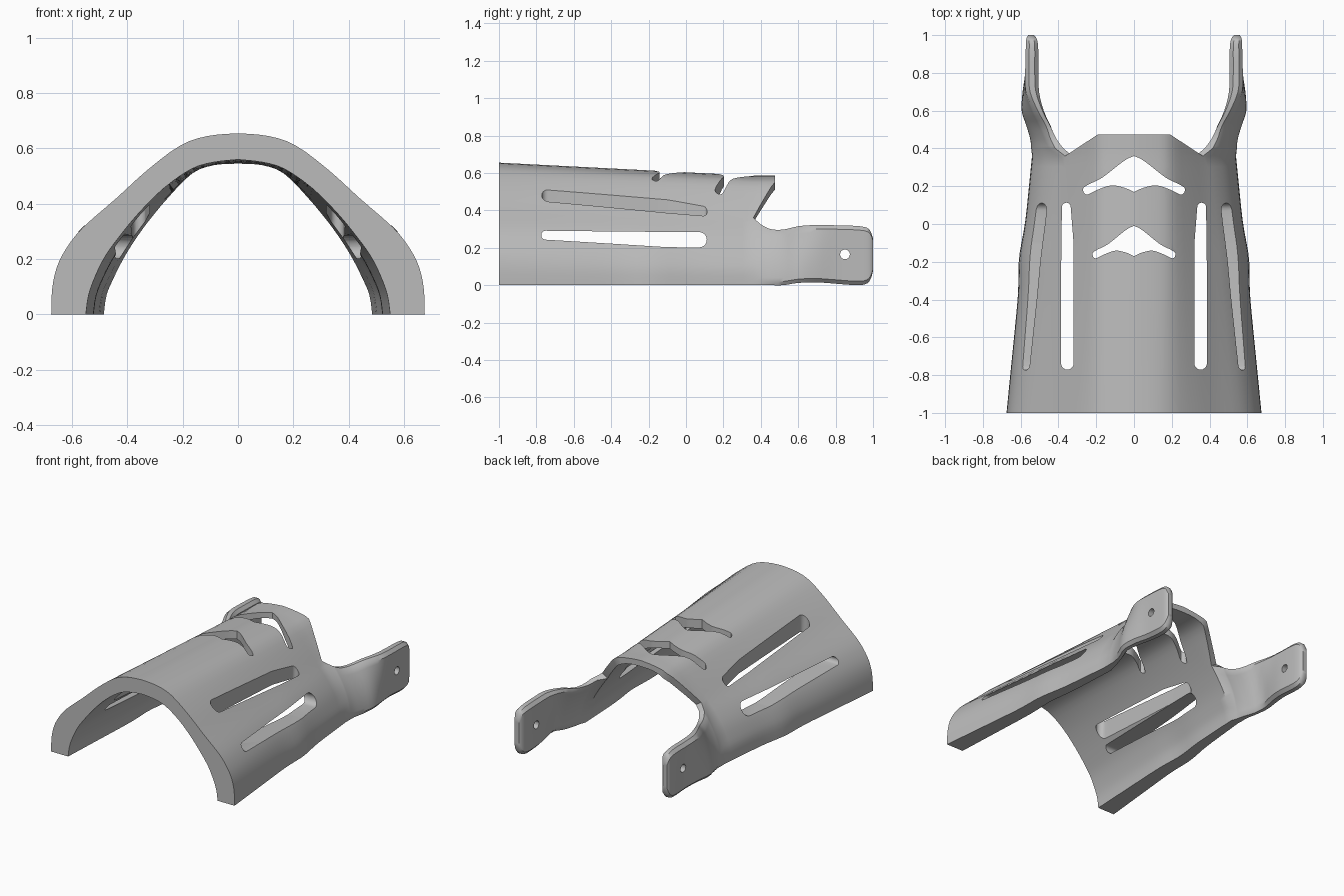
import bpy, bmesh, math
from mathutils import Vector

cube = bpy.data.objects.get("Cube")
if cube:
    bpy.data.objects.remove(cube, do_unlink=True)

STEPS = 3          # subdivisions between profile points
SPLIT = 5 * STEPS  # column where the arm ends and the crown begins
JOIN = 0.36        # depth where the arms leave the shell


def spline(points, steps):
    """Smooth curve through tuples of any length."""
    pts = [Vector(p) for p in points]
    result = []
    for i in range(len(pts) - 1):
        a, b = pts[i], pts[i + 1]
        before = pts[i - 1] if i else a
        after = pts[i + 2] if i + 2 < len(pts) else b
        for k in range(steps):
            t = k / steps
            h = t * t * (3 - 2 * t)
            tan_a, tan_b = (b - before) / 2, (after - a) / 2
            result.append(a + (b - a) * h + tan_a * (t * (1 - t) ** 2)
                          - tan_b * (t * t * (1 - t)))
    result.append(pts[-1])
    return result


# Half cross-sections (x, z), from the base edge to the crown
outer_front = spline([(.675, 0), (.672, .09), (.655, .17), (.62, .24), (.56, .315),
                      (.44, .42), (.33, .52), (.21, .61), (.11, .645), (0, .655)], STEPS)
inner_front = spline([(.55, 0), (.54, .07), (.515, .14), (.48, .21), (.43, .28),
                      (.36, .365), (.27, .455), (.17, .525), (.09, .55), (0, .56)], STEPS)
outer_back = spline([(.54, 0), (.535, .08), (.51, .15), (.475, .22), (.425, .29),
                     (.365, .36), (.28, .46), (.19, .55), (.1, .575), (0, .585)], STEPS)
inner_back = spline([(.485, 0), (.475, .07), (.45, .13), (.415, .2), (.375, .265),
                     (.325, .335), (.25, .425), (.165, .51), (.085, .54), (0, .545)], STEPS)
COLUMNS = len(outer_front)


def shell_row(y):
    """Outer and inner points of the shell at one depth."""
    s = (y + 1) / (JOIN + 1)
    row = []
    for j in range(COLUMNS):
        swell = .015 * math.exp(-((y + .18) / .13) ** 2) * max(0, 1 - j / SPLIT)
        o = outer_front[j].lerp(outer_back[j], s)
        i = inner_front[j].lerp(inner_back[j], s)
        row.append((Vector((o.x + swell, y, o.y)), Vector((i.x + swell, y, i.y))))
    return row


def crown_row(amount):
    """Crown rim, slanting back from the split column to the middle."""
    row = []
    for j in range(SPLIT, COLUMNS):
        o, i = outer_back[j], inner_back[j]
        reach = max(0, min(1, (outer_back[SPLIT].x - o.x) / .175))
        y = JOIN + .115 * amount * reach
        row.append((Vector((o.x, y, o.y)), Vector((i.x, y, i.y))))
    return row


def arm_row(station):
    """Slab section of an arm, with softened upper and lower rims."""
    y, low, high, x, lean, thick = station
    row = []
    for j in range(SPLIT + 1):
        u = j / SPLIT
        xo = x - lean * u * u
        inset = thick * .28 * min(1, (y - JOIN) / .15) if j in (0, SPLIT) else 0
        z = low + (high - low) * u
        row.append((Vector((xo - inset, y, z)), Vector((xo - thick + inset, y, z))))
    return row


# Arm stations: depth, bottom, top, outer x, inward lean, thickness
arm_stations = spline([(.40, 0, .325, .545, .125, .05), (.45, 0, .30, .55, .1, .048),
                       (.52, 0, .297, .57, .09, .05), (.6, .012, .315, .595, .07, .056),
                       (.7, .015, .322, .59, .02, .07), (.8, .008, .32, .576, 0, .07),
                       (.93, 0, .315, .573, 0, .066), (.98, .02, .298, .57, 0, .055),
                       (1, .075, .25, .56, 0, .03)], 3)

body_rows = [shell_row(-1 + (JOIN + 1) * k / 24) for k in range(25)]
arm_rows = [body_rows[-1][:SPLIT + 1]] + [arm_row(s) for s in arm_stations]
crown_rows = [crown_row(k / 3) for k in range(4)]


def build_shell():
    """Skin the outer and inner grids and close every open border."""
    bm = bmesh.new()
    verts, directed = {}, {}

    def vert_pair(pair, side):
        o, i = [Vector((p.x * side, p.y, p.z)) for p in pair]
        key = tuple(round(c, 4) + 0.0 for c in o)
        if key not in verts:
            verts[key] = (bm.verts.new(o), bm.verts.new(i))
        return key

    for side in (1, -1):
        for rows in (body_rows, arm_rows, crown_rows):
            for r in range(len(rows) - 1):
                for j in range(len(rows[r]) - 1):
                    cell = (rows[r][j], rows[r + 1][j], rows[r + 1][j + 1], rows[r][j + 1])
                    keys = list(dict.fromkeys(vert_pair(p, side) for p in cell))
                    if len(keys) < 3:
                        continue
                    if side < 0:
                        keys.reverse()
                    bm.faces.new([verts[k][0] for k in keys])
                    bm.faces.new([verts[k][1] for k in reversed(keys)])
                    for a, b in zip(keys, keys[1:] + keys[:1]):
                        directed[(a, b)] = True
    for a, b in directed:
        if (b, a) not in directed:
            bm.faces.new((verts[b][0], verts[a][0], verts[a][1], verts[b][1]))
    loose = [v for v in bm.verts if not v.link_faces]
    bmesh.ops.delete(bm, geom=loose, context='VERTS')
    bmesh.ops.recalc_face_normals(bm, faces=bm.faces[:])
    return make_object("arched_guard", bm)


def make_object(name, bm):
    mesh = bpy.data.meshes.new(name)
    bm.to_mesh(mesh)
    bm.free()
    obj = bpy.data.objects.new(name, mesh)
    bpy.context.collection.objects.link(obj)
    return obj


def cut(target, outline, along):
    """Cut a prism through the target; outline is (x, y) or (y, z)."""
    bm = bmesh.new()
    if along == 'z':
        base, sweep = [(a, b, .2) for a, b in outline], Vector((0, 0, 1))
    else:
        base, sweep = [(-1, a, b) for a, b in outline], Vector((2, 0, 0))
    face = bm.faces.new([bm.verts.new(p) for p in base])
    ext = bmesh.ops.extrude_face_region(bm, geom=[face])
    moved = [g for g in ext["geom"] if isinstance(g, bmesh.types.BMVert)]
    bmesh.ops.translate(bm, verts=moved, vec=sweep)
    bmesh.ops.recalc_face_normals(bm, faces=bm.faces[:])
    cutter = make_object("cutter", bm)
    cutter.hide_render = True
    mod = target.modifiers.new("opening", 'BOOLEAN')
    mod.operation, mod.solver, mod.object = 'DIFFERENCE', 'EXACT', cutter
    bpy.context.view_layer.objects.active = target
    bpy.ops.object.modifier_apply(modifier=mod.name)
    bpy.data.objects.remove(cutter, do_unlink=True)


def arc(cx, cy, radius, start, end, count=10):
    angles = [math.radians(start + (end - start) * k / count) for k in range(count + 1)]
    return [(cx + radius * math.cos(a), cy + radius * math.sin(a)) for a in angles]


def chevron(y, width, rise, tip):
    """Winged opening: pointed arch above, two soft humps below."""
    half = spline([(0, y + rise), (width * .2, y + rise * .86), (width * .62, y + rise * .4),
                   (width * .9, y + rise * .2), (width, y + tip), (width * .93, y - tip),
                   (width * .72, y + tip * .7), (width * .45, y + rise * .18),
                   (width * .2, y + rise * .12), (0, y)], 4)
    return [tuple(p) for p in half] + [(-p.x, p.y) for p in reversed(half[1:-1])]


guard = build_shell()

# Crown openings
cut(guard, chevron(.17, .27, .19, .015), 'z')
cut(guard, chevron(-.17, .22, .16, .012), 'z')

# Upper slots, one on each flank
slot = arc(.353, -.738, .033, 180, 360) + [(.385, -.1)] + arc(.358, .09, .023, 0, 180) + [(.32, -.1)]
for side in (1, -1):
    cut(guard, [(x * side, y) for x, y in slot], 'z')

# Lower slots, through both flanks
cut(guard, arc(-.75, .267, .024, 90, 260) + [(-.4, .222), (-.1, .203)]
    + arc(.07, .243, .041, -90, 90) + [(-.3, .286)], 'x')

# Pivot holes in the arms
cut(guard, arc(.85, .165, .026, 0, 345, 23), 'x')

# Single grey finish
grey = bpy.data.materials.new("plain_grey")
grey.use_nodes = True
colour = (.5, .5, .5, 1)
grey.diffuse_color = colour
grey.node_tree.nodes["Principled BSDF"].inputs["Base Color"].default_value = colour
guard.data.materials.clear()
guard.data.materials.append(grey)

bpy.ops.object.select_all(action='DESELECT')
guard.select_set(True)
bpy.context.view_layer.objects.active = guard
bpy.ops.object.shade_smooth_by_angle(angle=math.radians(35))
